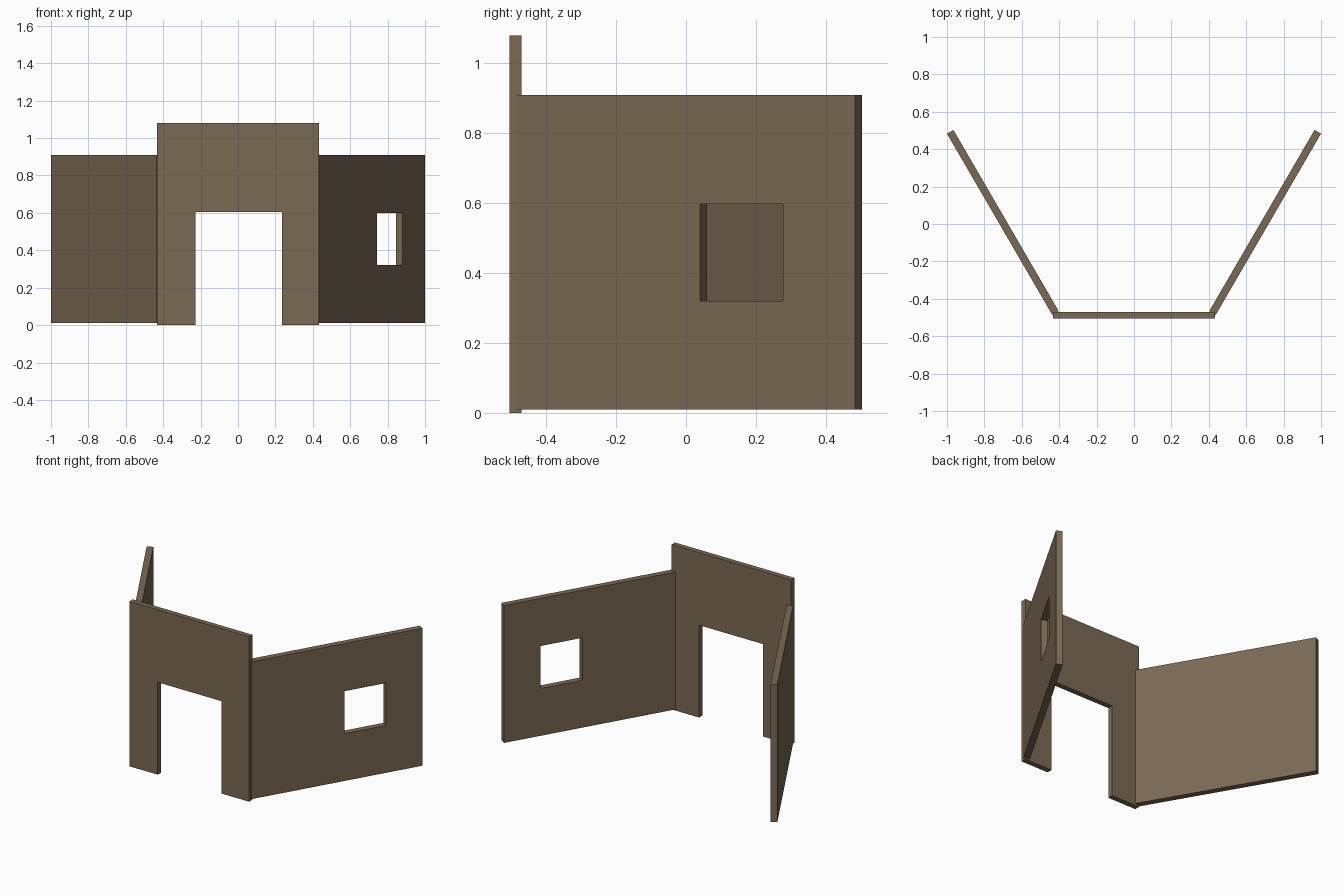
import bpy, bmesh, math
from mathutils import Vector

if "Cube" in bpy.data.objects:
    bpy.data.objects.remove(bpy.data.objects["Cube"])

timber = bpy.data.materials.new("brown_wall")
timber.diffuse_color = (0.195, 0.142, 0.088, 1)
timber.use_nodes = True
timber.node_tree.nodes["Principled BSDF"].inputs["Base Color"].default_value = timber.diffuse_color


def panel(name, start, along, inward, us, zs, thick, holes=()):
    """Flat wall laid out as a grid of cells, with some cells left open."""
    bm = bmesh.new()
    pt = {(i, j): bm.verts.new(start + along * u + Vector((0, 0, z)))
          for i, u in enumerate(us) for j, z in enumerate(zs)}
    for i in range(len(us) - 1):
        for j in range(len(zs) - 1):
            if (i, j) not in holes:
                bm.faces.new([pt[i, j], pt[i + 1, j], pt[i + 1, j + 1], pt[i, j + 1]])
    # thicken inward
    ext = bmesh.ops.extrude_face_region(bm, geom=bm.faces[:], use_keep_orig=True)
    moved = [g for g in ext["geom"] if isinstance(g, bmesh.types.BMVert)]
    bmesh.ops.translate(bm, verts=moved, vec=inward * thick)
    loose = [v for v in bm.verts if not v.link_faces]
    bmesh.ops.delete(bm, geom=loose, context='VERTS')
    bmesh.ops.recalc_face_normals(bm, faces=bm.faces[:])
    me = bpy.data.meshes.new(name)
    bm.to_mesh(me)
    bm.free()
    me.materials.append(timber)
    ob = bpy.data.objects.new(name, me)
    bpy.context.collection.objects.link(ob)
    return ob


# front wall with doorway
panel("front_wall", Vector((0, -0.505, 0)), Vector((1, 0, 0)), Vector((0, 1, 0)),
      [-0.433, -0.228, 0.235, 0.433], [0, 0.605, 1.08], 0.035, {(1, 0)})

# angled side walls: outer face runs from the front wall out to the back end
x0, y0, x1, y1 = 0.437, -0.486, 1.0, 0.483
length = math.hypot(x1 - x0, y1 - y0)
for side, name in ((1, "right_window_wall"), (-1, "left_wall")):
    along = Vector((side * (x1 - x0), y1 - y0, 0)) / length
    inward = Vector((-side * along.y, abs(along.x), 0))
    us, zs, holes = [0, length], [0.01, 0.91], set()
    if side == 1:  # window opening
        us = [0, (0.04 - y0) / along.y, (0.277 - y0) / along.y, length]
        zs = [0.01, 0.32, 0.598, 0.91]
        holes = {(1, 1)}
    panel(name, Vector((side * x0, y0, 0)), along, inward, us, zs, 0.04, holes)
